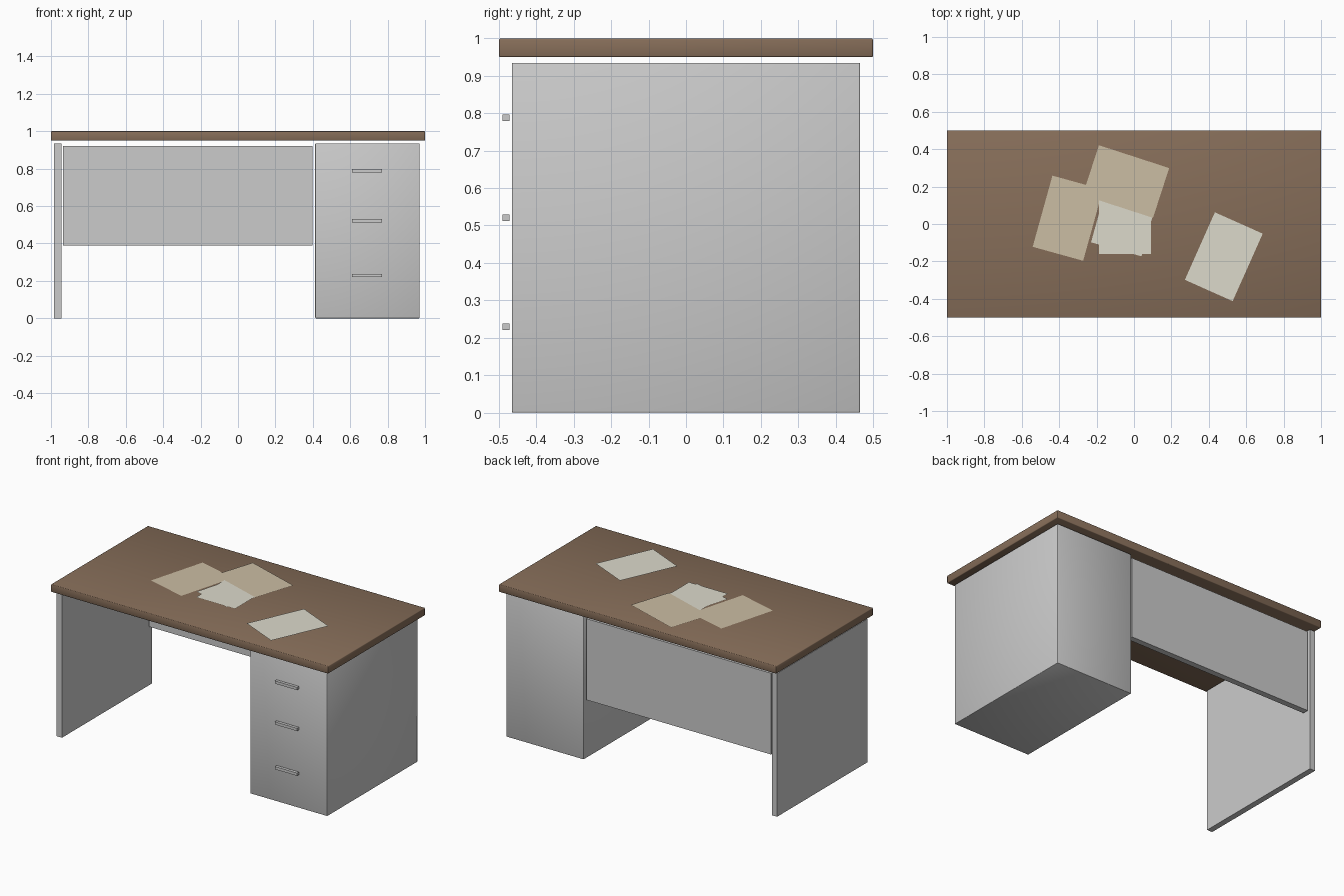
import bpy
from math import radians

if "Cube" in bpy.data.objects:
    bpy.data.objects.remove(bpy.data.objects["Cube"])


def material(name, rgb):
    m = bpy.data.materials.new(name)
    m.diffuse_color = (*rgb, 1)
    m.use_nodes = True
    m.node_tree.nodes["Principled BSDF"].inputs["Base Color"].default_value = m.diffuse_color
    return m


def box(name, x, y, z, bevel=0, mat=None):
    """Box from (min, max) ranges, with an optional softened edge."""
    bpy.ops.mesh.primitive_cube_add(size=1, location=[sum(r) / 2 for r in (x, y, z)])
    ob = bpy.context.object
    ob.name = name
    ob.scale = [r[1] - r[0] for r in (x, y, z)]
    bpy.ops.object.transform_apply(location=False, rotation=False, scale=True)
    if bevel:
        b = ob.modifiers.new("soft_edge", 'BEVEL')
        b.width, b.segments = bevel, 2
        bpy.ops.object.shade_smooth()
    if mat:
        ob.data.materials.append(mat)
    return ob


def sheet(name, x, y, z, angle, mat):
    """Flat sheet of paper lying on the desk."""
    bpy.ops.mesh.primitive_plane_add(size=1, location=(x, y, z), rotation=(0, 0, radians(angle)))
    ob = bpy.context.object
    ob.name = name
    ob.scale = (0.28, 0.395, 1)
    bpy.ops.object.transform_apply(location=False, rotation=False, scale=True)
    ob.data.materials.append(mat)


wood = material("brown_wood", (0.24, 0.155, 0.10))
white = material("white_paper", (0.72, 0.70, 0.60))
tan = material("tan_folder", (0.60, 0.51, 0.37))

# Desk body
box("desktop", (-1, 1), (-0.5, 0.5), (0.95, 1.0), 0.004, wood)
box("drawer_cabinet", (0.413, 0.97), (-0.465, 0.465), (0, 0.935), 0.003)
box("side_panel", (-0.983, -0.945), (-0.465, 0.465), (0, 0.935))
box("modesty_panel", (-0.935, 0.398), (0.418, 0.457), (0.39, 0.92))

# Drawer handles
for i, z in enumerate((0.788, 0.521, 0.229)):
    box(f"drawer_handle_{i + 1}", (0.61, 0.77), (-0.491, -0.472), (z - 0.009, z + 0.009))

# Papers and folders on the desktop
sheet("folder_left", -0.354, 0.031, 1.003, -15.5, tan)
sheet("paper_straight", -0.048, 0.036, 1.004, 0, white)
sheet("paper_tilted", -0.042, 0.055, 1.0045, -15.5, white)
sheet("folder_centre", -0.043, 0.227, 1.006, 72, tan)
sheet("paper_right", 0.480, -0.175, 1.008, -24, white)
